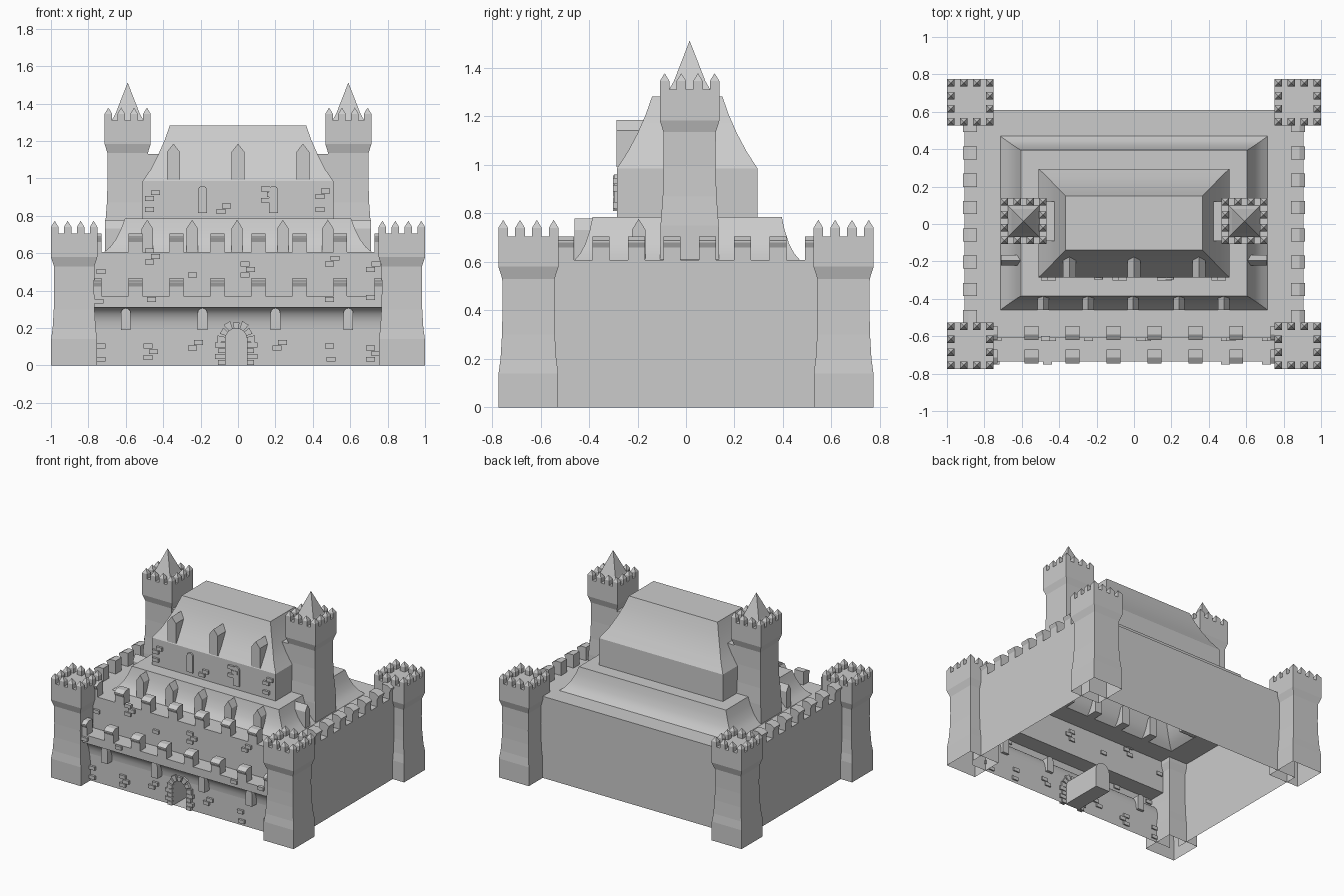
import bpy, bmesh
from math import pi, sin, cos, radians
from mathutils import Matrix

if "Cube" in bpy.data.objects:
    bpy.data.objects.remove(bpy.data.objects["Cube"])


def finish(name, bm, smooth=False):
    bmesh.ops.remove_doubles(bm, verts=bm.verts, dist=1e-5)
    bmesh.ops.recalc_face_normals(bm, faces=bm.faces)
    me = bpy.data.meshes.new(name)
    bm.to_mesh(me)
    bm.free()
    ob = bpy.data.objects.new(name, me)
    bpy.context.collection.objects.link(ob)
    if smooth:
        bpy.ops.object.select_all(action='DESELECT')
        ob.select_set(True)
        bpy.context.view_layer.objects.active = ob
        bpy.ops.object.shade_smooth_by_angle(angle=radians(28))


def loft(bm, cx, cy, rings, z0=0):
    """Stack of rectangles (half x, half y, z), capped on top, open below."""
    loops = []
    for hx, hy, z in rings:
        loops.append([bm.verts.new((cx + sx * hx, cy + sy * hy, z0 + z))
                      for sx, sy in ((-1, -1), (1, -1), (1, 1), (-1, 1))])
    for a, b in zip(loops, loops[1:]):
        for i in range(4):
            j = (i + 1) % 4
            bm.faces.new((a[i], a[j], b[j], b[i]))
    if rings[-1][0] > 0:
        bm.faces.new(loops[-1])


def prism(bm, pts, y0, y1, loc=(0, 0, 0), rot=0, front=True):
    """Closed x-z outline extruded along y, then turned and placed."""
    m = Matrix.Translation(loc) @ Matrix.Rotation(rot, 4, 'Z')
    a = [bm.verts.new(m @ Matrix.Translation((x, y0, z)).translation) for x, z in pts]
    b = [bm.verts.new(m @ Matrix.Translation((x, y1, z)).translation) for x, z in pts]
    n = len(pts)
    for i in range(n):
        j = (i + 1) % n
        bm.faces.new((a[i], a[j], b[j], b[i]))
    if front:
        bm.faces.new(a)
    bm.faces.new(b)


def box(bm, x0, x1, y0, y1, z0, z1):
    prism(bm, [(x0, z0), (x1, z0), (x1, z1), (x0, z1)], y0, y1)


def quad(bm, *pts):
    bm.faces.new([bm.verts.new(p) for p in pts])


def arch(w, z0, spring, cx=0.0, n=8):
    return [(cx + w, z0)] + [(cx + w * cos(pi * i / n), spring + w * sin(pi * i / n))
                             for i in range(n + 1)] + [(cx - w, z0)]


def tower_crown(bm, cx, cy, half, z):
    """Ring of twelve pointed merlons on a square tower."""
    e = half - 0.02
    for i in range(4):
        for j in range(4):
            if i in (0, 3) or j in (0, 3):
                loft(bm, cx - e + i * e * 2 / 3, cy - e + j * e * 2 / 3,
                     [(.02, .02, 0), (.02, .02, .035), (0, 0, .068)], z)


W, FZ, FY = 0.905, 0.607, -0.66   # side wall x, courtyard level, gate wall y
GX, GR, GS = -0.01, 0.058, 0.14   # gate centre, radius, springing height

# Outer walls: sides, back, and the courtyard floor around the roof
bm = bmesh.new()
for s in (-1, 1):
    quad(bm, (s*W, -.61, 0), (s*W, .61, 0), (s*W, .61, FZ), (s*W, -.61, FZ))
    quad(bm, (s*.715, -.46, FZ), (s*W, -.61, FZ), (s*W, .61, FZ), (s*.715, .47, FZ))
quad(bm, (-W, .61, 0), (W, .61, 0), (W, .61, FZ), (-W, .61, FZ))
for y, r in ((-.61, -.46), (.61, .47)):
    quad(bm, (-W, y, FZ), (W, y, FZ), (.715, r, FZ), (-.715, r, FZ))
finish("outer_walls", bm)

# Front wall: gate opening, flared upper band, terrace, upper wall
bm = bmesh.new()
prof = [(FY, .20)] + [(-.735 + .075 * cos(t * pi / 12), .20 + .11 * sin(t * pi / 12))
                      for t in range(1, 6)]
prof += [(-.735, .31), (-.735, .37), (-.61, .37), (-.61, FZ)]
for (ya, za), (yb, zb) in zip(prof, prof[1:]):
    quad(bm, (-.87, ya, za), (.87, ya, za), (.87, yb, zb), (-.87, yb, zb))
for s in (-1, 1):
    curve = [(GX + s*GR*cos(pi*i/8), GS + GR*sin(pi*i/8)) for i in range(5)]
    outline = [(s*.87, 0), (GX + s*GR, 0)] + curve + [(GX, .20), (s*.87, .20)]
    quad(bm, *[(x, FY, z) for x, z in outline])
finish("front_wall", bm, True)

# Gate passage and its ring of stones
bm = bmesh.new()
prism(bm, arch(GR, 0, GS, GX), FY, FY + .32, front=False)
finish("gate_passage", bm)
bm = bmesh.new()
for i in range(7):
    a = pi * i / 6
    m = .034 if i % 2 else .044
    r0, r1, h = GR, GR + m, .2
    prism(bm, [(GX + r*cos(a + d), GS + r*sin(a + d))
               for r, d in ((r0, -h), (r1, -h), (r1, h), (r0, h))], FY - .02, FY + .01)
for s in (-1, 1):
    for k in range(4):
        w = .055 if k % 2 else .038
        x = GX + s * (GR + w / 2)
        box(bm, x - w/2, x + w/2, FY - .02, FY + .01, .003 + k*.031, .029 + k*.031)
finish("gate_stones", bm)

# Wall battlements with overhanging caps
bm = bmesh.new()
cap = [(-.065, 0), (-.065, .085), (-.065, .098), (-.02, .098), (.01, .08), (.01, .073), (0, .053), (0, 0)]
for k in range(8):
    x = -.767 + k * .219
    if abs(x) < .8:
        prism(bm, cap, -.037, .037, (x, -.735, .37), -pi/2)
        prism(bm, cap, -.037, .037, (x, -.61, FZ), -pi/2)
    y = .526 - k * .146
    prism(bm, cap, -.035, .035, (W, y, FZ), 0)
    prism(bm, cap, -.035, .035, (-W, y, FZ), pi)
finish("wall_battlements", bm)

# Corner towers
bm = bmesh.new()
crown = bmesh.new()
for sx in (-1, 1):
    for sy in (-1, 1):
        cx, cy = sx * .876, sy * .65
        loft(bm, cx, cy, [(h, h, z) for h, z in (
            (.123, 0), (.123, .14), (.115, .20), (.109, .30), (.107, .40),
            (.108, .53), (.124, .58), (.124, .705))])
        tower_crown(crown, cx, cy, .124, .705)
finish("corner_towers", bm)
finish("corner_tower_merlons", crown)

# Keep: lower flared roof, walls, upper flared roof
bm = bmesh.new()
loft(bm, 0, .005, [(.715, .465, FZ), (.682, .441, .635), (.652, .42, .675), (.625, .402, .73),
                   (.605, .39, .785), (.51, .29, .785), (.51, .29, .985), (.462, .245, 1.055),
                   (.425, .205, 1.13), (.392, .172, 1.205), (.365, .145, 1.282)])
finish("keep", bm, True)

# Keep towers with spires and links to the roof
bm = bmesh.new()
crown = bmesh.new()
spire = bmesh.new()
link = bmesh.new()
for s in (-1, 1):
    cx, cy = s * .59, .015
    loft(bm, cx, cy, [(h, h, z) for h, z in (
        (.122, FZ), (.12, .75), (.111, .87), (.107, 1.0), (.108, 1.135), (.123, 1.183), (.123, 1.31))])
    tower_crown(crown, cx, cy, .123, 1.31)
    loft(spire, cx, cy, [(.085, .085, 1.31), (.065, .065, 1.345), (.036, .036, 1.42), (0, 0, 1.512)])
    xs = sorted((s * .40, s * .55))
    box(link, xs[0], xs[1], cy - .105, cy + .105, .78, 1.13)
finish("keep_towers", bm)
finish("keep_tower_merlons", crown)
finish("spires", spire)
finish("tower_links", link)

# Pointed dormers on both roofs
bm = bmesh.new()


def gable(w, h, tip):
    return [(-w, 0), (w, 0), (w, h), (0, tip), (-w, h)]


for x in (-.485, -.245, -.005, .24, .48):
    prism(bm, gable(.03, .125, .172), 0, .085, (x, -.46, FZ))
for s in (-1, 1):
    prism(bm, gable(.028, .125, .17), 0, .12, (s * .71, -.195, FZ), s * pi/2)
for x in (-.345, 0, .347):
    prism(bm, gable(.034, .15, .193), 0, .13, (x, -.287, .992))
finish("roof_dormers", bm)

# Arched keep windows and arched brackets under the terrace
bm = bmesh.new()
for x in (-.19, .19):
    prism(bm, arch(.025, .815, .935), -.297, -.27, (x, 0, 0))
finish("keep_windows", bm)
bm = bmesh.new()
for x in (-.6, -.19, .2, .59):
    prism(bm, arch(.026, .19, .28), -.715, -.64, (x, 0, 0))
finish("wall_brackets", bm)

# Raised bricks in small groups: x, z, number of bricks
bm = bmesh.new()
groups = {
    FY: [(-.72, .02, 1), (-.47, .03, 3), (-.72, .09, 1), (-.23, .08, 2), (.22, .08, 2),
         (.51, .02, 1), (.50, .09, 1), (.72, .02, 3)],
    -.735: [(-.73, .33, 1), (-.45, .34, 1), (.50, .34, 1), (.72, .35, 1)],
    -.61: [(-.72, .49, 1), (-.46, .54, 3), (.05, .47, 3), (.50, .53, 2), (-.23, .47, 1), (.72, .50, 2)],
    -.285: [(-.46, .82, 1), (-.46, .88, 2), (-.08, .81, 2), (.16, .87, 3), (.45, .82, 1), (.45, .89, 2)],
}
for y, items in groups.items():
    for x, z, n in items:
        for k in range(n):
            dx = .018 if k % 2 else -.012
            box(bm, x + dx - .024, x + dx + .024, y - .016, y + .01, z + k*.03, z + k*.03 + .026)
finish("raised_bricks", bm)
